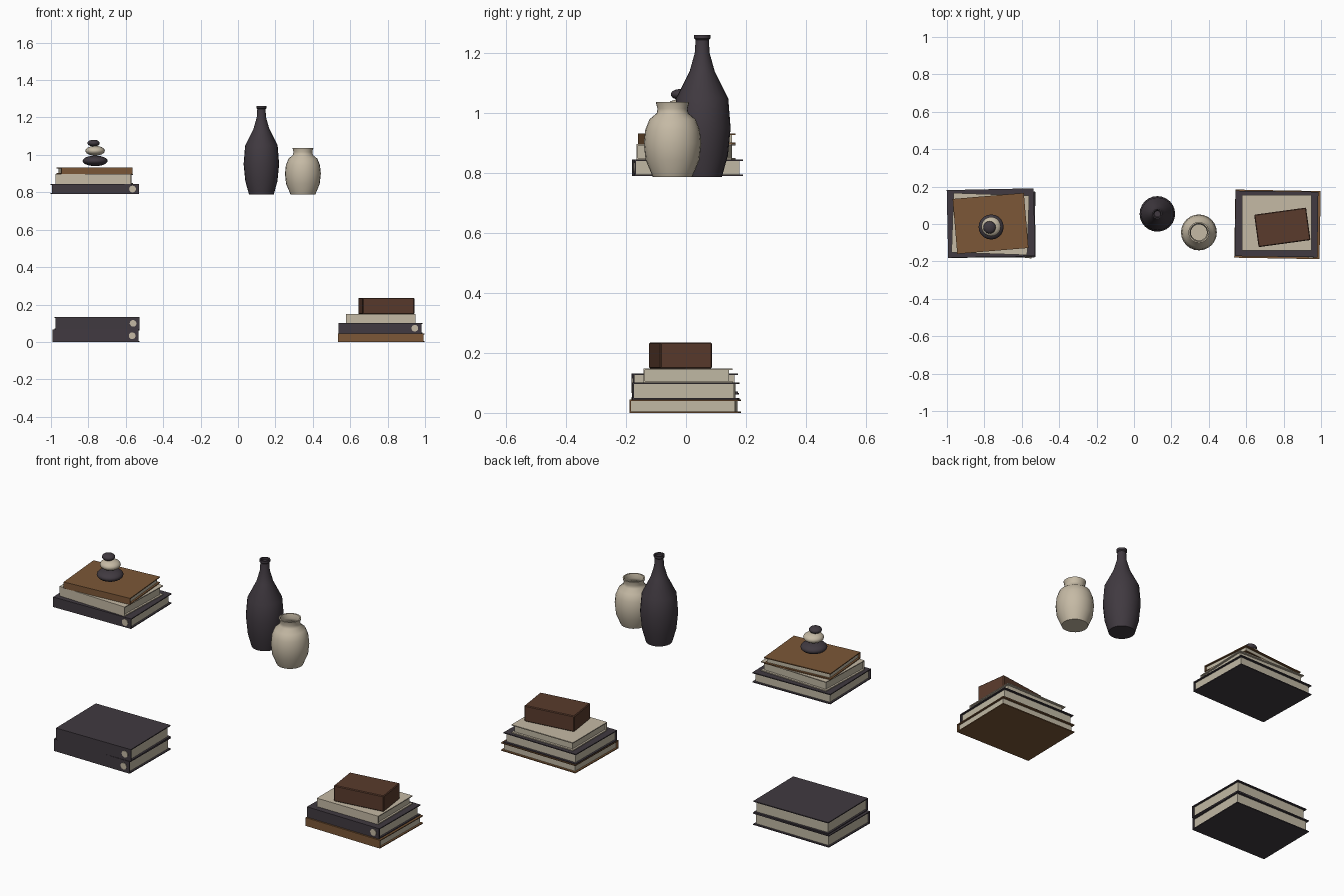
import bpy, bmesh, math
from mathutils import Matrix, Vector

if "Cube" in bpy.data.objects:
    bpy.data.objects.remove(bpy.data.objects["Cube"])


def mat(name, c):
    m = bpy.data.materials.new(name)
    m.diffuse_color = (*c, 1)
    m.use_nodes = True
    m.node_tree.nodes["Principled BSDF"].inputs["Base Color"].default_value = m.diffuse_color
    return m


DARK = mat("charcoal", (0.052, 0.042, 0.052))
CREAM = mat("cream", (0.56, 0.49, 0.375))
PAPER = mat("paper", (0.53, 0.48, 0.37))
TAN = mat("tan_leather", (0.20, 0.096, 0.038))
RUST = mat("red_brown", (0.10, 0.043, 0.025))


def finish(name, bm, mats, smooth=None):
    bmesh.ops.recalc_face_normals(bm, faces=bm.faces)
    me = bpy.data.meshes.new(name)
    bm.to_mesh(me)
    bm.free()
    for m in mats:
        me.materials.append(m)
    ob = bpy.data.objects.new(name, me)
    bpy.context.collection.objects.link(ob)
    if smooth:
        bpy.ops.object.select_all(action='DESELECT')
        ob.select_set(True)
        bpy.context.view_layer.objects.active = ob
        bpy.ops.object.shade_smooth_by_angle(angle=math.radians(smooth))
    return ob


def box(bm, lo, hi, index=0):
    lo, hi = Vector(lo), Vector(hi)
    m = Matrix.Translation((lo + hi) / 2) @ Matrix.Diagonal((*(hi - lo), 1))
    verts = bmesh.ops.create_cube(bm, size=1, matrix=m)["verts"]
    for f in {f for v in verts for f in v.link_faces}:
        f.material_index = index


def book(name, x, y, z0, z1, w, d, rot, cover, dot=False):
    """Spine faces -y, pages are set back on the other three sides."""
    bm = bmesh.new()
    h, t, a, b = z1 - z0, 0.005, w / 2, d / 2
    box(bm, (-a, -b, 0), (a, b, t))
    box(bm, (-a, -b, h - t), (a, b, h))
    box(bm, (-a, -b, t), (a, -b + t, h - t))
    box(bm, (-a + 0.01, -b + t, t), (a - 0.01, b - 0.012, h - t), 1)
    if dot:  # round spine label
        m = Matrix.Translation((a - 0.035, -b - 0.001, h / 2)) @ Matrix.Rotation(math.pi / 2, 4, 'X')
        r = bmesh.ops.create_cone(bm, cap_ends=True, segments=20, radius1=0.018,
                                  radius2=0.018, depth=0.004, matrix=m)
        for f in {f for v in r["verts"] for f in v.link_faces}:
            f.material_index = 2
    ob = finish(name, bm, [cover, PAPER, CREAM])
    ob.location = (x, y, z0)
    ob.rotation_euler.z = math.radians(rot)


def vase(name, x, y, profile, material):
    """Revolve the outer profile, then a thin inner wall back to the floor."""
    inner = [(r - 0.007, z) for r, z in reversed(profile[1:])]
    pts = [(0, profile[0][1])] + profile + inner + [(0.05, profile[0][1] + 0.01), (0, profile[0][1] + 0.01)]
    bm = bmesh.new()
    vs = [bm.verts.new((r, 0, z)) for r, z in pts]
    es = [bm.edges.new(p) for p in zip(vs, vs[1:])]
    bmesh.ops.spin(bm, geom=vs + es, cent=(0, 0, 0), axis=(0, 0, 1),
                   angle=2 * math.pi, steps=24, use_duplicate=False)
    bmesh.ops.remove_doubles(bm, verts=bm.verts, dist=0.0002)
    finish(name, bm, [material], 40).location = (x, y, 0)


def stone(name, x, y, z, r, h, material):
    bm = bmesh.new()
    bmesh.ops.create_uvsphere(bm, u_segments=20, v_segments=12, radius=1,
                              matrix=Matrix.Diagonal((r, r, h, 1)))
    finish(name, bm, [material], 60).location = (x, y, z)


# lower left stack
book("lower_left_book_bottom", -0.760, -0.002, 0, 0.066, 0.462, 0.352, -0.6, DARK, True)
book("lower_left_book_top", -0.753, -0.004, 0.066, 0.132, 0.450, 0.350, 0.6, DARK, True)

# upper left stack
book("upper_left_book_dark", -0.765, 0.005, 0.79, 0.845, 0.465, 0.362, 1.2, DARK, True)
book("upper_left_book_cream", -0.768, 0.0, 0.845, 0.897, 0.405, 0.318, -2, CREAM)
book("upper_left_book_tan", -0.767, 0.003, 0.897, 0.932, 0.382, 0.295, 4.8, TAN)

# balanced stones
stone("stone_bottom", -0.764, -0.016, 0.968, 0.067, 0.028, DARK)
stone("stone_middle", -0.764, -0.014, 1.022, 0.052, 0.026, CREAM)
stone("stone_top", -0.772, -0.018, 1.063, 0.033, 0.018, DARK)

# right stack
book("right_book_tan", 0.767, -0.002, 0, 0.045, 0.456, 0.364, -1, TAN)
book("right_book_dark", 0.762, 0.0, 0.045, 0.102, 0.442, 0.350, -0.8, DARK, True)
book("right_book_cream", 0.763, 0.007, 0.102, 0.148, 0.372, 0.297, 0, CREAM)

# keepsake box on the right stack
bm = bmesh.new()
box(bm, (-0.14, -0.0875, 0), (0.14, 0.0875, 0.087))
bmesh.ops.bevel(bm, geom=bm.edges[:], offset=0.004, segments=1, affect='EDGES')
keepsake = finish("keepsake_box", bm, [RUST])
keepsake.location = (0.793, -0.018, 0.148)
keepsake.rotation_euler.z = math.radians(7.8)

# vases
vase("tall_vase", 0.125, 0.054,
     [(0.066, 0.788), (0.086, 0.86), (0.095, 0.95), (0.087, 1.05), (0.042, 1.14),
      (0.025, 1.20), (0.022, 1.245), (0.027, 1.25), (0.027, 1.262)], DARK)
vase("short_vase", 0.347, -0.045,
     [(0.066, 0.788), (0.09, 0.845), (0.096, 0.90), (0.091, 0.945), (0.077, 0.98),
      (0.053, 1.0), (0.050, 1.015), (0.056, 1.038)], CREAM)
